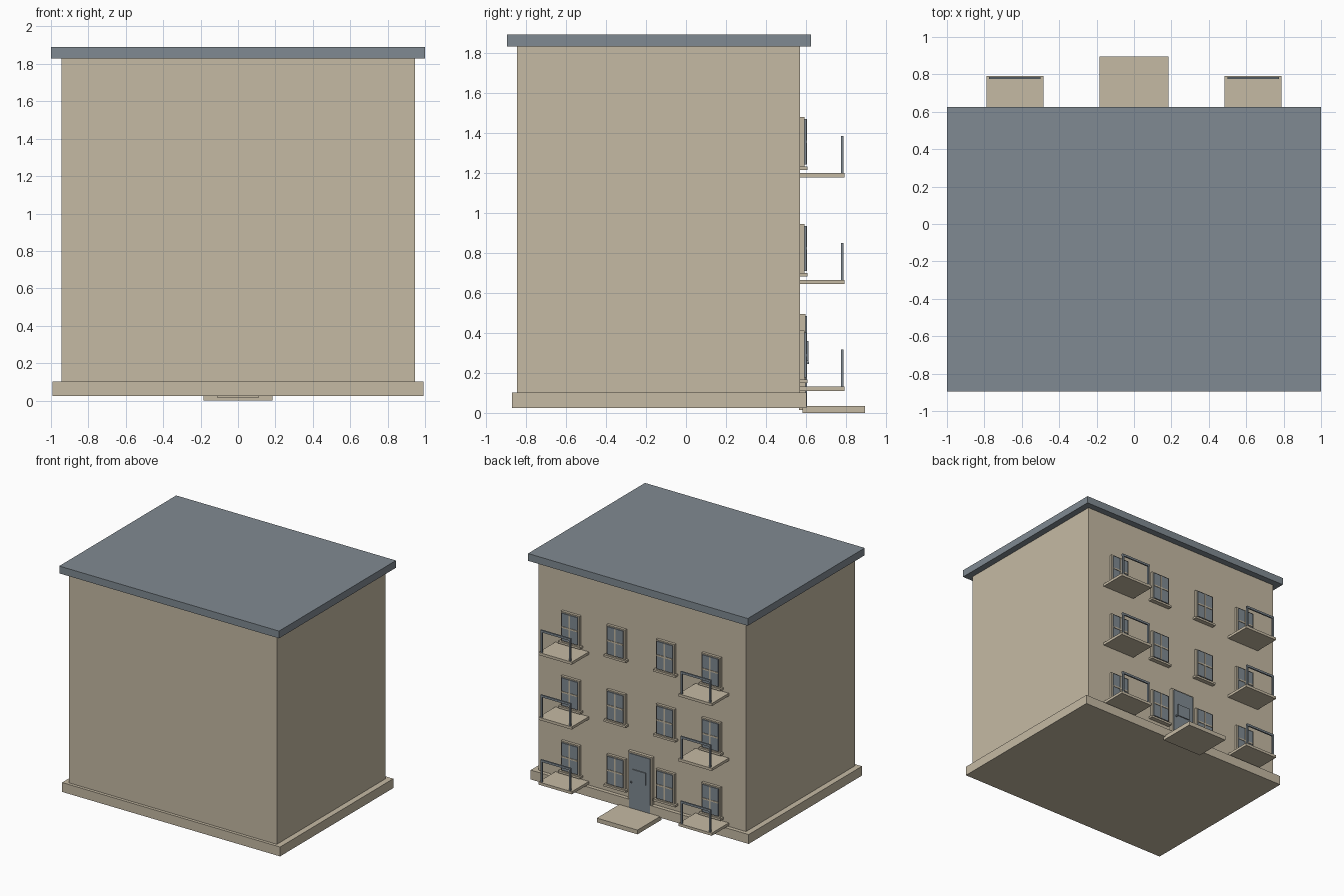
import bpy, bmesh

if "Cube" in bpy.data.objects:
    bpy.data.objects.remove(bpy.data.objects["Cube"])


def material(name, rgb):
    m = bpy.data.materials.new(name)
    m.diffuse_color = (*rgb, 1)
    m.use_nodes = True
    m.node_tree.nodes["Principled BSDF"].inputs["Base Color"].default_value = m.diffuse_color
    return m


TAN = material("warm_stone", (0.558, 0.491, 0.371))
GREY = material("slate_grey", (0.216, 0.254, 0.287))


def boxes(name, mat, spans):
    """One object made of boxes, each given as x0, x1, y0, y1, z0, z1."""
    bm = bmesh.new()
    for x0, x1, y0, y1, z0, z1 in spans:
        verts = bmesh.ops.create_cube(bm, size=1)["verts"]
        for v in verts:
            v.co = ((x0 + x1) / 2 + v.co.x * (x1 - x0),
                    (y0 + y1) / 2 + v.co.y * (y1 - y0),
                    (z0 + z1) / 2 + v.co.z * (z1 - z0))
    me = bpy.data.meshes.new(name)
    bm.to_mesh(me)
    bm.free()
    me.materials.append(mat)
    ob = bpy.data.objects.new(name, me)
    bpy.context.collection.objects.link(ob)
    return ob


WALL = 0.57      # y of the wall that carries the details
FLOOR = 0.533    # storey height

# main masses
boxes("building_body", TAN, [(-0.945, 0.945, -0.845, WALL, 0.09, 1.84)])
boxes("plinth", TAN, [(-0.992, 0.992, -0.87, 0.602, 0.025, 0.102)])
boxes("flat_roof", GREY, [(-1, 1, -0.895, 0.625, 1.83, 1.89)])
boxes("entrance_step", TAN, [(-0.185, 0.185, 0.583, 0.895, 0, 0.035)])

# entrance door
boxes("door_frame", TAN, [(-0.11, 0.11, WALL - 0.005, 0.596, 0.015, 0.495)])
boxes("door_leaf", GREY, [(-0.095, 0.095, 0.59, 0.604, 0.025, 0.483)])
boxes("door_panel", GREY, [(-0.06, 0.06, 0.6, 0.612, 0.26, 0.36)])
boxes("door_knob", GREY, [(0.068, 0.08, 0.6, 0.614, 0.245, 0.257)])


def window(name, cx, z):
    w = 0.085
    boxes(name + "_frame", TAN, [(cx - w, cx + w, WALL - 0.005, 0.592, z, z + 0.246)])
    boxes(name + "_glass", GREY, [(cx - w + 0.012, cx + w - 0.012, 0.59, 0.601,
                                   z + 0.01, z + 0.236)])
    boxes(name + "_glazing_bars", TAN, [
        (cx - 0.006, cx + 0.006, 0.595, 0.605, z + 0.01, z + 0.236),
        (cx - w + 0.012, cx + w - 0.012, 0.595, 0.605, z + 0.117, z + 0.129)])
    boxes(name + "_sill", TAN, [(cx - 0.1, cx + 0.1, WALL - 0.005, 0.607, z - 0.017, z)])


def balcony(name, cx, z):
    boxes(name + "_slab", TAN, [(cx - 0.152, cx + 0.152, WALL - 0.005, 0.792, z, z + 0.022)])
    y0, y1, top = 0.774, 0.787, z + 0.207
    rail = [(cx - 0.138, cx + 0.138, y0, y1, top - 0.017, top)]
    for s in (-1, 1):
        px = cx + s * 0.13
        rail.append((px - 0.007, px + 0.007, y0, y1, z + 0.02, top))
    boxes(name + "_railing", GREY, rail)


# repeat windows and balconies on each storey
for level in range(3):
    for i, cx in enumerate((-0.64, -0.225, 0.225, 0.64)):
        window(f"window_{level}_{i}", cx, 0.166 + level * FLOOR)
    for side, cx in (("left", -0.637), ("right", 0.637)):
        balcony(f"balcony_{level}_{side}", cx, 0.11 + level * FLOOR)
